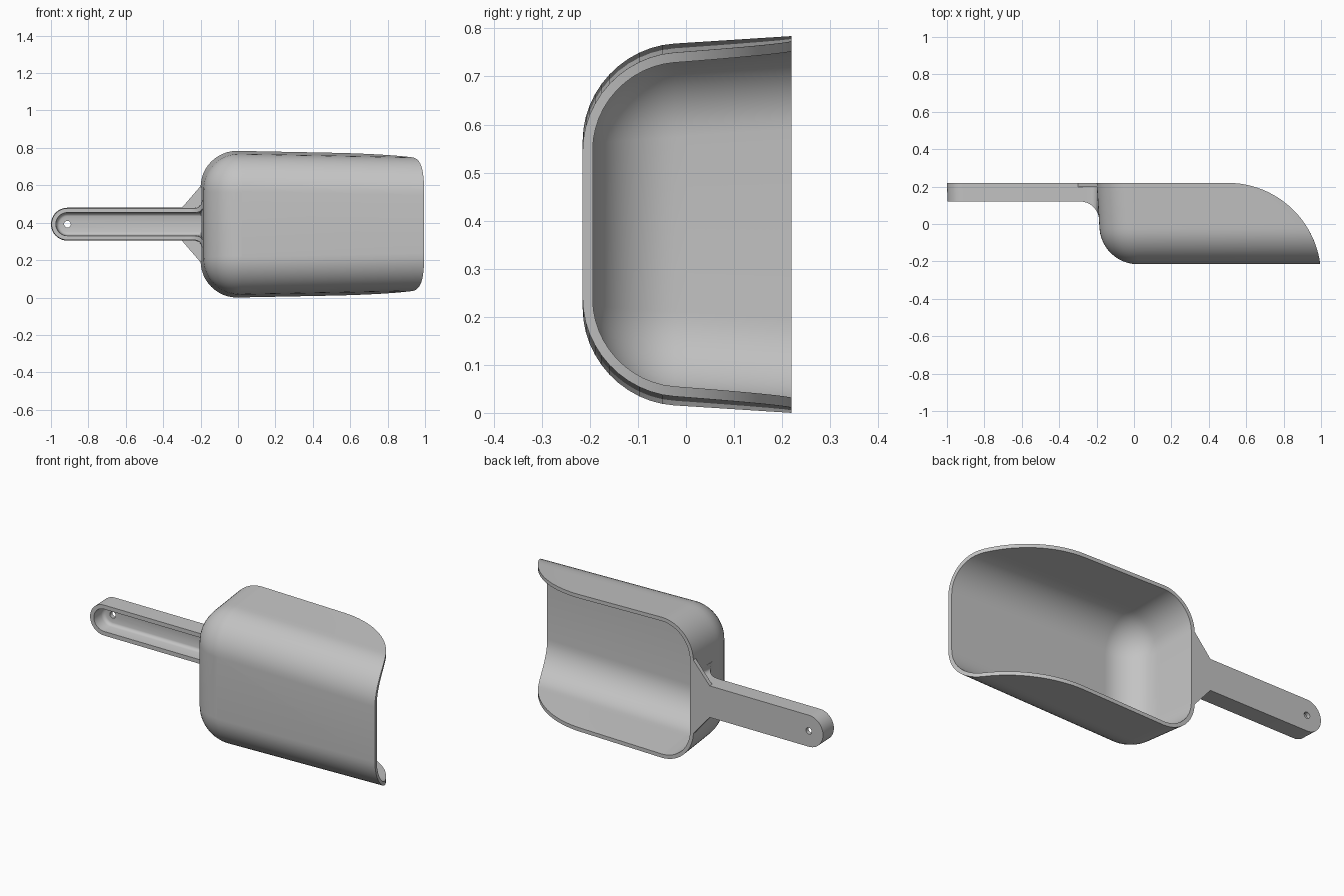
import bpy, bmesh
from math import sin, cos, pi, asin, sqrt, radians

cube = bpy.data.objects.get("Cube")
if cube:
    bpy.data.objects.remove(cube)

MID = 0.392          # height of the symmetry plane
TOP = 0.22           # y of the open rim and the handle back
FLOOR = -0.215       # y of the outer scoop floor
WALL = 0.021
ROUND = 0.19         # floor edge rounding
DRAFT = 0.064

grey = bpy.data.materials.new("grey plastic")
grey.use_nodes = True
colour = (0.55, 0.55, 0.55, 1)
grey.diffuse_color = colour
bsdf = next(n for n in grey.node_tree.nodes if n.type == 'BSDF_PRINCIPLED')
bsdf.inputs["Base Color"].default_value = colour
bsdf.inputs["Roughness"].default_value = 0.6


def finish(bm, name):
    bmesh.ops.recalc_face_normals(bm, faces=bm.faces)
    mesh = bpy.data.meshes.new(name)
    bm.to_mesh(mesh)
    bm.free()
    mesh.materials.append(grey)
    obj = bpy.data.objects.new(name, mesh)
    bpy.context.collection.objects.link(obj)
    bpy.ops.object.select_all(action='DESELECT')
    obj.select_set(True)
    bpy.context.view_layer.objects.active = obj
    bpy.ops.object.shade_smooth_by_angle(angle=radians(35))
    return obj


def strip(bm, a, b):
    """Join two equally long rows of vertices with quads."""
    for i in range(len(a) - 1):
        bm.faces.new((a[i], a[i + 1], b[i + 1], b[i]))


# Scoop bowl: U-shaped rings stacked along y, each ending on the curved mouth
def bowl_ring(y, inset, radius):
    mouth = 0.5 + sqrt(max(0, 0.25 - (y + 0.28) ** 2))
    lean = DRAFT * (TOP - y) + inset
    half = MID - lean
    cx = -0.2 + lean + radius
    side = [(mouth, half - 0.02 * mouth)]
    for k in range(13):
        a = pi / 2 * k / 12
        side.append((cx - radius * sin(a), half - radius + radius * cos(a)))
    pts = side + [(x, -z) for x, z in reversed(side)]
    return [(x, y, MID + z) for x, z in pts]


def bowl_shell(bm, t):
    r = ROUND - t
    start = FLOOR + ROUND
    rings = []
    for k in range(12):
        a = pi / 2 * k / 12
        inset = r * (1 - sin(a))
        rings.append(bowl_ring(start - r * cos(a), t + inset, r + 0.005 - inset))
    low = asin((start + 0.28) / 0.5)
    for k in range(17):
        b = low + (pi / 2 - low) * k / 16
        rings.append(bowl_ring(-0.28 + 0.5 * sin(b), t, r + 0.005))
    rows = [[bm.verts.new(p) for p in ring] for ring in rings]
    for a, b in zip(rows, rows[1:]):
        strip(bm, a, b)
    bm.faces.new(rows[0])
    # Edge loop around the mouth and rim
    return ([row[0] for row in rows] + rows[-1][1:-1]
            + [row[-1] for row in reversed(rows)] + [rows[0][0]])


bm = bmesh.new()
strip(bm, bowl_shell(bm, 0), bowl_shell(bm, WALL))
finish(bm, "scoop_bowl")

# Handle: a channel swept along a U path, open to the front
END, BLEND, CAP = -0.187, 0.1, -0.912
straight = [END - BLEND * (1 - cos(pi / 2 * k / 10)) for k in range(11)]
path = [(x, 0, 1) for x in straight]
path += [(CAP, -sin(pi * k / 24), cos(pi * k / 24)) for k in range(25)]
path += [(x, 0, -1) for x in reversed(straight)]


def edge_y(x):
    """Front edge of the side walls, curving down into the bowl."""
    d = max(0, x - (END - BLEND))
    return 0.12 - BLEND + sqrt(max(0, BLEND ** 2 - d ** 2))


def flare(x):
    """Small widening where the walls meet the bowl."""
    d = min(0.04, max(0, x - (END - 0.045)))
    return 0.04 - sqrt(0.04 ** 2 - d ** 2)


def handle_row(bm, w, y, widen):
    row = []
    for cx, dx, dz in path:
        width = w + widen * flare(cx)
        row.append(bm.verts.new((cx + width * dx,
                                 edge_y(cx) if y is None else y,
                                 MID + width * dz)))
    return row


bm = bmesh.new()
section = [(0.088, TOP, 1), (0.085, None, 1), (0.062, None, 0.5),
           (0.059, 0.18, 0), (0.056, 0.188, 0), (0.05, 0.195, 0), (0.042, 0.198, 0)]
rows = [handle_row(bm, *s) for s in section]
for a, b in zip(rows, rows[1:]):
    strip(bm, a, b)


def loop_edges(bm, verts):
    edges = []
    for a, b in zip(verts, verts[1:] + verts[:1]):
        edges.append(bm.edges.get((a, b)) or bm.edges.new((a, b)))
    return edges


# Channel floor and handle back, both pierced by the hanging hole
holes = []
for row, y in ((rows[0], TOP), (rows[-1], 0.198)):
    hole = [bm.verts.new((CAP + 0.018 * cos(pi * k / 8), y, MID + 0.018 * sin(pi * k / 8)))
            for k in range(16)]
    bmesh.ops.triangle_fill(bm, use_beauty=True, use_dissolve=False, normal=(0, 1, 0),
                            edges=loop_edges(bm, row) + loop_edges(bm, hole))
    holes.append(hole + hole[:1])
strip(bm, *holes)
finish(bm, "handle")

# Triangular gusset plate between handle and bowl rim
bm = bmesh.new()
outline = [(-0.3, 0.088), (-0.193, 0.212), (-0.193, -0.212), (-0.3, -0.088)]
back, front = [[bm.verts.new((x, y, MID + z)) for x, z in outline] for y in (TOP, 0.198)]
bm.faces.new(back)
bm.faces.new(front)
strip(bm, back + back[:1], front + front[:1])
finish(bm, "gusset_plate")
